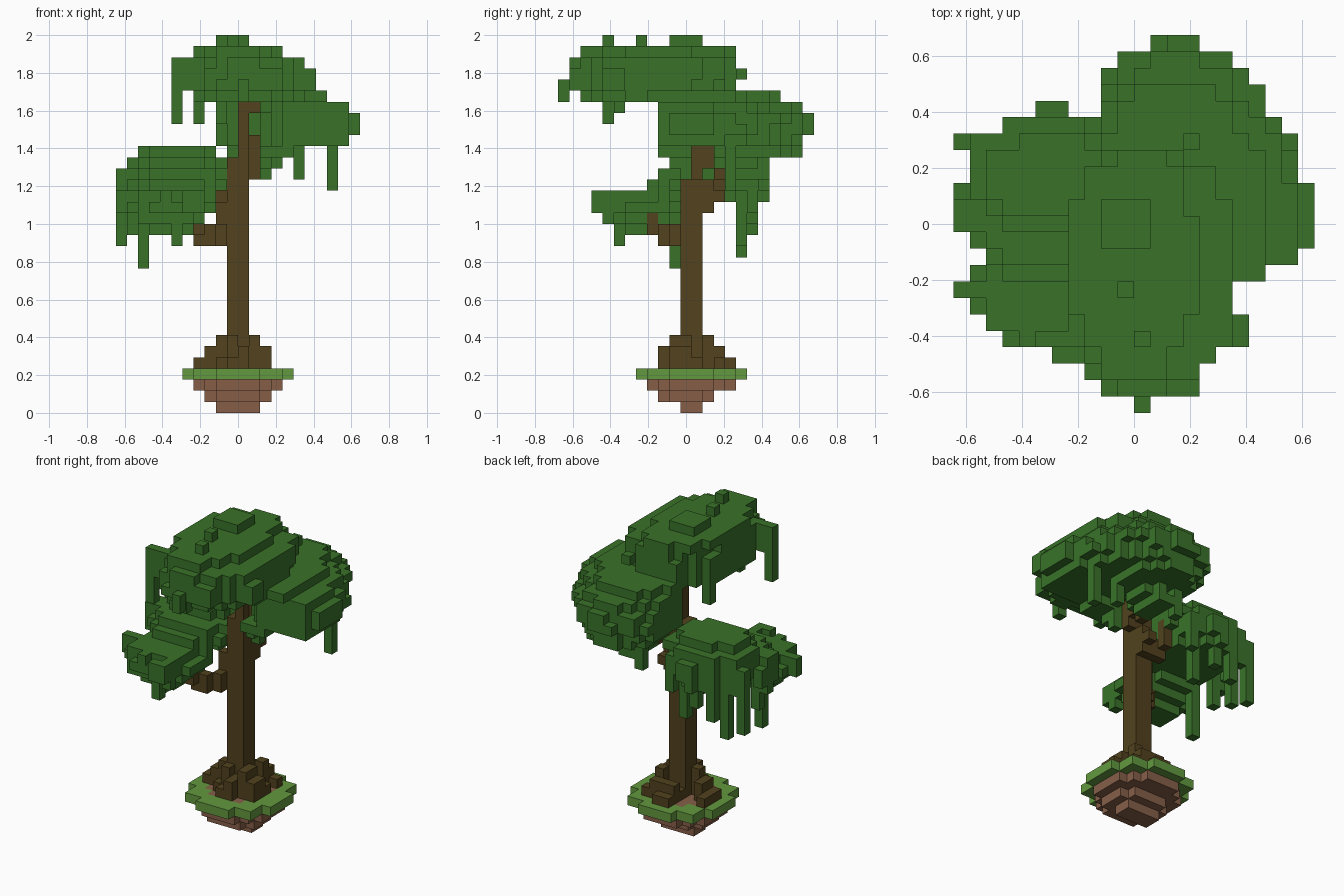
import bpy
import bmesh
import random
from mathutils import Vector

random.seed(4)
V = 2 / 34  # edge length of one block

cube = bpy.data.objects.get("Cube")
if cube:
    bpy.data.objects.remove(cube)


def material(name, color):
    mat = bpy.data.materials.new(name)
    mat.use_nodes = True
    mat.diffuse_color = (*color, 1)
    mat.node_tree.nodes["Principled BSDF"].inputs["Base Color"].default_value = (*color, 1)
    return mat


LEAF = material("leaf_green", (0.041, 0.171, 0.022))
WOOD = material("bark_brown", (0.085, 0.055, 0.013))
GRASS = material("grass_green", (0.125, 0.315, 0.05))
DIRT = material("dirt_brown", (0.24, 0.114, 0.064))


def disc(k, x0, x1, y0, y1, power=2.0, rough=0.0, drop=0.0):
    """Blocks of one layer inside a rounded outline given by its bounds."""
    cx, cy, rx, ry = (x0 + x1) / 2, (y0 + y1) / 2, (x1 - x0) / 2, (y1 - y0) / 2
    cells = set()
    for i in range(-12, 12):
        for j in range(-12, 13):
            dx, dy = abs((i + 0.5 - cx) / rx), abs((j - cy) / ry)
            inside = dx ** power + dy ** power <= 1 + random.uniform(-rough, rough)
            if inside and max(dx, dy) < 1 and random.random() >= drop:
                cells.add((i, j, k))
    return cells


def column(i, j, k0, k1):
    return {(i, j, k) for k in range(k0, k1 + 1)}


def columns(*specs):
    return set().union(*(column(*s) for s in specs))


def bumps(cells, chance):
    """Scatter single blocks on the lower steps of a canopy."""
    high = max(c[2] for c in cells)
    return {(i, j, k + 1) for i, j, k in sorted(cells)
            if k < high - 2 and (i, j, k + 1) not in cells and random.random() < chance}


def line(a, b):
    """Blocks stepping from one block to another, joined by their sides."""
    a, b = Vector(a), Vector(b)
    steps = int(max(abs(c) for c in b - a)) * 2
    cells = set()
    for s in range(steps + 1):
        i, j, k = (round(c) for c in a.lerp(b, s / steps))
        cells |= {(i, j, k), (i, j, k + 1)}
    return cells


# Corner offsets of each block side, keyed by the direction it faces
SIDES = {
    (1, 0, 0): ((1, 0, 0), (1, 1, 0), (1, 1, 1), (1, 0, 1)),
    (-1, 0, 0): ((0, 0, 0), (0, 0, 1), (0, 1, 1), (0, 1, 0)),
    (0, 1, 0): ((0, 1, 0), (0, 1, 1), (1, 1, 1), (1, 1, 0)),
    (0, -1, 0): ((0, 0, 0), (1, 0, 0), (1, 0, 1), (0, 0, 1)),
    (0, 0, 1): ((0, 0, 1), (1, 0, 1), (1, 1, 1), (0, 1, 1)),
    (0, 0, -1): ((0, 0, 0), (0, 1, 0), (1, 1, 0), (1, 0, 0)),
}
taken = set()


def build(name, cells, mat):
    """Make the outer skin of a set of blocks; earlier parts keep their blocks."""
    cells = cells - taken
    taken.update(cells)
    bm = bmesh.new()
    corners = {}
    for c in sorted(cells):
        for side, quad in SIDES.items():
            if tuple(a + b for a, b in zip(c, side)) in cells:
                continue
            verts = []
            for o in quad:
                p = tuple(a + b for a, b in zip(c, o))
                if p not in corners:
                    corners[p] = bm.verts.new((p[0] * V, (p[1] - 0.5) * V, p[2] * V))
                verts.append(corners[p])
            bm.faces.new(verts)
    mesh = bpy.data.meshes.new(name)
    bm.to_mesh(mesh)
    bm.free()
    mesh.materials.append(mat)
    bpy.context.collection.objects.link(bpy.data.objects.new(name, mesh))


# Island of soil, showing between the roots, and a ring of turf
soil = disc(0, -2, 2, -0.5, 1.5) | disc(1, -3, 3, -2.5, 2.5) | disc(2, -4, 4, -3.5, 4.5)
build("soil", soil | disc(3, -3, 3, -2.5, 3.5), DIRT)
build("turf", disc(3, -5, 5, -4.5, 5.5, 2.2), GRASS)

# Trunk, narrowing inside the leaves
trunk = columns((-1, 0, 4, 22), (-1, 1, 4, 22), (0, 0, 4, 27), (0, 1, 4, 27))
build("trunk", trunk, WOOD)

# Stepped roots, ragged around the edge
low = disc(4, -4, 4, -2.5, 4.5, 2, 0, 0.22)
mid = {c for c in disc(5, -3, 3, -2.5, 3.5, 2, 0, 0.3) if (c[0], c[1], 4) in low}
top = {c for c in disc(6, -2, 2, -1.5, 2.5, 2.5, 0, 0.3) if (c[0], c[1], 5) in mid}
build("roots", low | mid | top, WOOD)

# Branches
build("front_branch", columns((-2, 0, 15, 18), (-2, -1, 15, 16), (-3, -1, 15, 15), (-3, -2, 15, 16),
                              (-4, -2, 15, 16), (-4, -3, 16, 17)), WOOD)
build("back_branch", line((-1, 2, 18), (-4, 4, 21)) | columns((0, 2, 18, 20), (0, 3, 19, 19)), WOOD)
build("upper_branch", columns((1, 1, 21, 24), (1, 2, 22, 24), (1, 3, 21, 21), (1, 0, 27, 27), (1, 1, 27, 27)), WOOD)

# Top canopy
crown = columns((0, -7, 33, 33), (-1, -4, 33, 33))
crown |= disc(33, -2, 1, -1.5, 1.5, 3)
crown |= disc(32, -4, 4, -9.5, 4.5, 1.9, 0.2)
crown |= disc(31, -4, 6, -10.5, 4.5, 2.1, 0.15)
crown |= disc(30, -4, 6, -10.5, 4.5, 2.4, 0.08)
crown |= disc(29, -4, 6, -10.5, 4.5, 2.4, 0.08)
crown |= disc(28, -4, 6, -9.5, 4.5, 2.1, 0.15)
crown |= columns((-6, -7, 26, 31), (-5, -7, 29, 31), (-4, -7, 29, 31), (-4, 1, 26, 29),
                 (0, -11, 28, 29), (2, -6, 27, 28), (-2, -7, 26, 28), (3, 5, 30, 30),
                 (5, -7, 29, 30), (5, -6, 29, 30), (6, -7, 29, 30), (6, -6, 29, 30))
build("top_canopy", crown | bumps(crown, 0.06), LEAF)

# Back canopy, open around the trunk
wide = set()
for k, inset in ((28, 2.5), (27, 1), (26, 0), (25, 0), (24, 0.5)):
    wide |= disc(k, inset - 6, 11 - inset, inset - 10.5, 11.5 - inset, 1.55, 0.04)
wide = {c for c in wide if c[0] >= -2 and c[1] >= -2 and (c[0] >= 2 or c[1] >= 2)
        and c[0] + c[1] >= 2}
wide |= {(i, -3, 28) for i in range(2, 8)}
wide |= disc(23, -1, 6, 2.5, 10.5, 2, 0.1) | disc(23, 2, 5, -2.5, 0.5, 2, 0.1)
wide |= disc(22, 1, 4, 2.5, 7.5) | disc(21, 1, 3, 3.5, 7.5)
wide |= columns((2, 0, 21, 23), (2, -1, 22, 23), (5, 4, 21, 24), (8, 4, 20, 24), (0, 7, 20, 24))
build("back_canopy", wide | bumps(wide, 0.04), LEAF)

# Lower back canopy, sloping down to the front, with long hanging strands
side = set()
side |= disc(23, -9, -2, 0.5, 5.5, 2.4, 0.2)
side |= disc(22, -10, -1, -0.5, 6.5, 2.4, 0.15)
side |= disc(21, -10, -1, -2.5, 6.5, 2.4, 0.1)
side |= disc(20, -10, -1, -3.5, 6.5, 2.4, 0.1)
side |= disc(19, -9, -2, -3.5, 6.5, 2.2, 0.15)
side |= columns((-11, 0, 19, 21), (-11, 1, 18, 21), (-11, 2, 19, 20))
side |= columns((-11, 5, 15, 21), (-10, 5, 19, 21), (-9, 5, 14, 20), (-6, 6, 17, 21), (-8, 6, 16, 20),
                (-4, 5, 15, 20), (-10, 1, 16, 20), (-9, -1, 13, 20), (-3, 6, 18, 21), (-6, 7, 19, 21),
                (-5, 7, 20, 21))
build("lower_back_canopy", side | bumps(side, 0.06), LEAF)

# Lower front canopy
front = set()
for k, inset in ((19, 0.4), (18, 0), (17, 0.6), (16, 1.8)):
    front |= disc(k, inset - 10, -2 - inset, inset - 7.5, -0.5 - inset, 2.1, 0.1)
front |= columns((-11, -4, 18, 19), (-10, -4, 18, 19), (-6, -6, 15, 17), (-5, -4, 16, 19),
                 (-4, -8, 18, 19), (-5, -8, 18, 19), (-4, -7, 17, 19), (-3, -2, 18, 21), (-4, -2, 19, 21))
build("lower_front_canopy", front | bumps(front, 0.06), LEAF)
